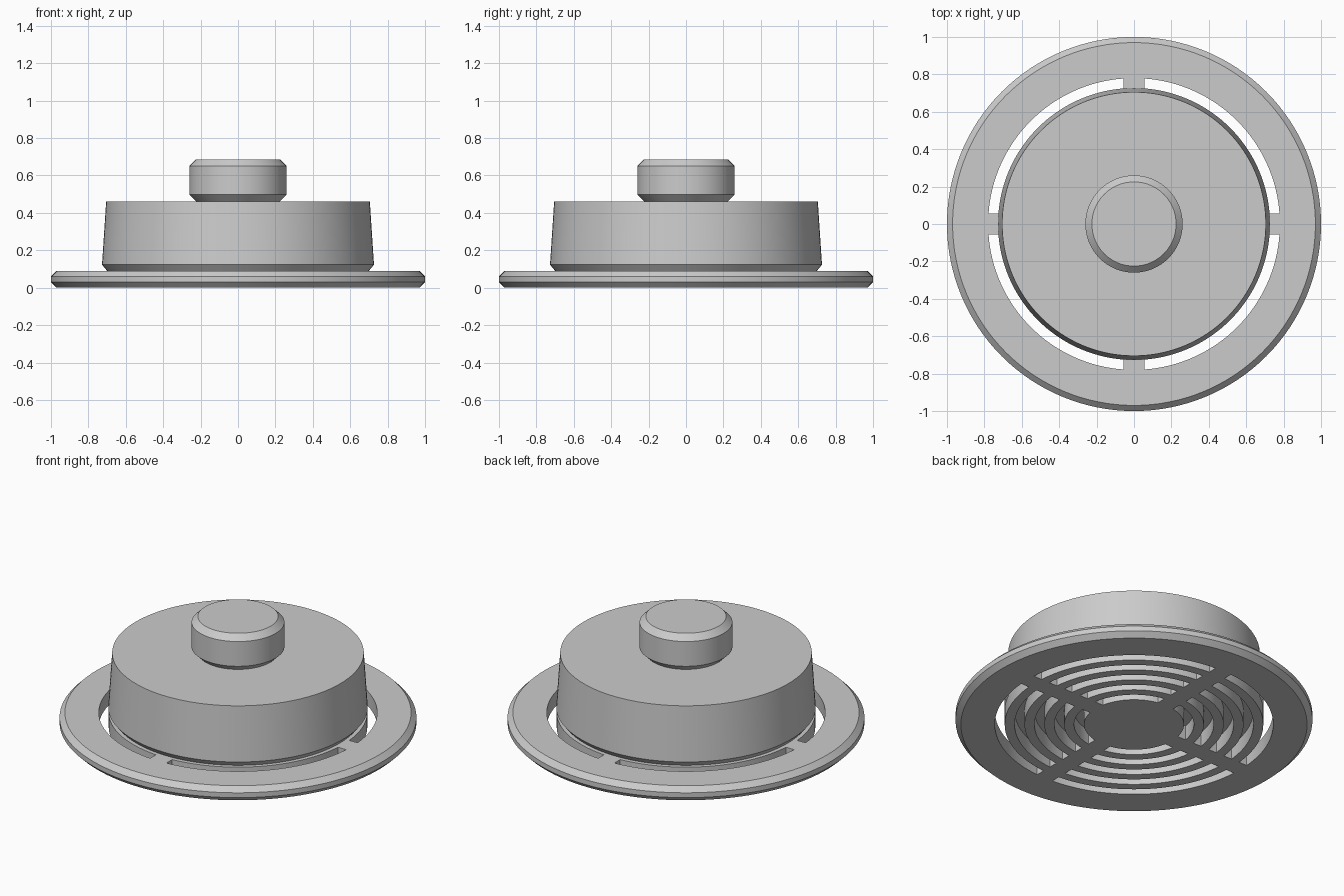
import bpy, bmesh
from math import sin, cos, pi, asin, radians

cube = bpy.data.objects.get("Cube")
if cube:
    bpy.data.objects.remove(cube, do_unlink=True)

SEGMENTS = 128
PLATE_TOP = 0.09
SLOT = 0.5 / 9          # width of every slot and bar of the grille
SLOT_OUTER = 0.78
SLOT_COUNT = 5

grey = bpy.data.materials.new("plain grey")
grey.use_nodes = True
grey.diffuse_color = (0.6, 0.6, 0.6, 1)
grey.node_tree.nodes["Principled BSDF"].inputs["Base Color"].default_value = grey.diffuse_color


def add_object(name, bm):
    bmesh.ops.recalc_face_normals(bm, faces=bm.faces)
    mesh = bpy.data.meshes.new(name)
    bm.to_mesh(mesh)
    bm.free()
    mesh.materials.append(grey)
    obj = bpy.data.objects.new(name, mesh)
    bpy.context.collection.objects.link(obj)
    return obj


def turned(name, profile):
    """Closed solid of revolution from (radius, height) points, bottom to top."""
    bm = bmesh.new()
    rings = [[bm.verts.new((r * cos(2 * pi * i / SEGMENTS), r * sin(2 * pi * i / SEGMENTS), z))
              for i in range(SEGMENTS)] for r, z in profile]
    for low, high in zip(rings, rings[1:]):
        for i in range(SEGMENTS):
            j = (i + 1) % SEGMENTS
            bm.faces.new((low[i], low[j], high[j], high[i]))
    bm.faces.new(rings[0][::-1])
    bm.faces.new(rings[-1])
    return add_object(name, bm)


def add_slot(bm, inner, outer, quarter, steps=32):
    """Curved slot in one quarter, with ends parallel to the spokes."""
    sections = []
    for i in range(steps + 1):
        section = []
        for r, z in ((inner, -0.1), (outer, -0.1), (outer, 0.2), (inner, 0.2)):
            margin = asin(SLOT / r)
            a = quarter * pi / 2 + margin + (pi / 2 - 2 * margin) * i / steps
            section.append(bm.verts.new((r * cos(a), r * sin(a), z)))
        sections.append(section)
    for a, b in zip(sections, sections[1:]):
        for k in range(4):
            n = (k + 1) % 4
            bm.faces.new((a[k], a[n], b[n], b[k]))
    bm.faces.new(sections[0][::-1])
    bm.faces.new(sections[-1])


# Flanged base plate with chamfered rim
plate = turned("grille_plate", [(0.97, 0), (1, 0.03), (1, 0.06), (0.97, PLATE_TOP)])

# Concentric slots separated by four spokes
bm = bmesh.new()
for ring in range(SLOT_COUNT):
    outer = SLOT_OUTER - 2 * SLOT * ring
    for quarter in range(4):
        add_slot(bm, outer - SLOT, outer, quarter)
cutter = add_object("slot_cutter", bm)
cutter.hide_render = True

cut = plate.modifiers.new("slots", 'BOOLEAN')
cut.operation = 'DIFFERENCE'
cut.solver = 'EXACT'
cut.object = cutter
depsgraph = bpy.context.evaluated_depsgraph_get()
plate.data = bpy.data.meshes.new_from_object(plate.evaluated_get(depsgraph))
plate.modifiers.clear()
bpy.data.objects.remove(cutter, do_unlink=True)

# Tapered housing and chamfered knob
housing = turned("housing", [(0.70, PLATE_TOP), (0.727, 0.123), (0.705, 0.46)])
knob = turned("knob", [(0.222, 0.46), (0.26, 0.497), (0.26, 0.65), (0.225, 0.685)])

# Smooth walls, crisp edges
bpy.ops.object.select_all(action='DESELECT')
for obj in (plate, housing, knob):
    obj.select_set(True)
bpy.context.view_layer.objects.active = plate
bpy.ops.object.shade_smooth_by_angle(angle=radians(25))
